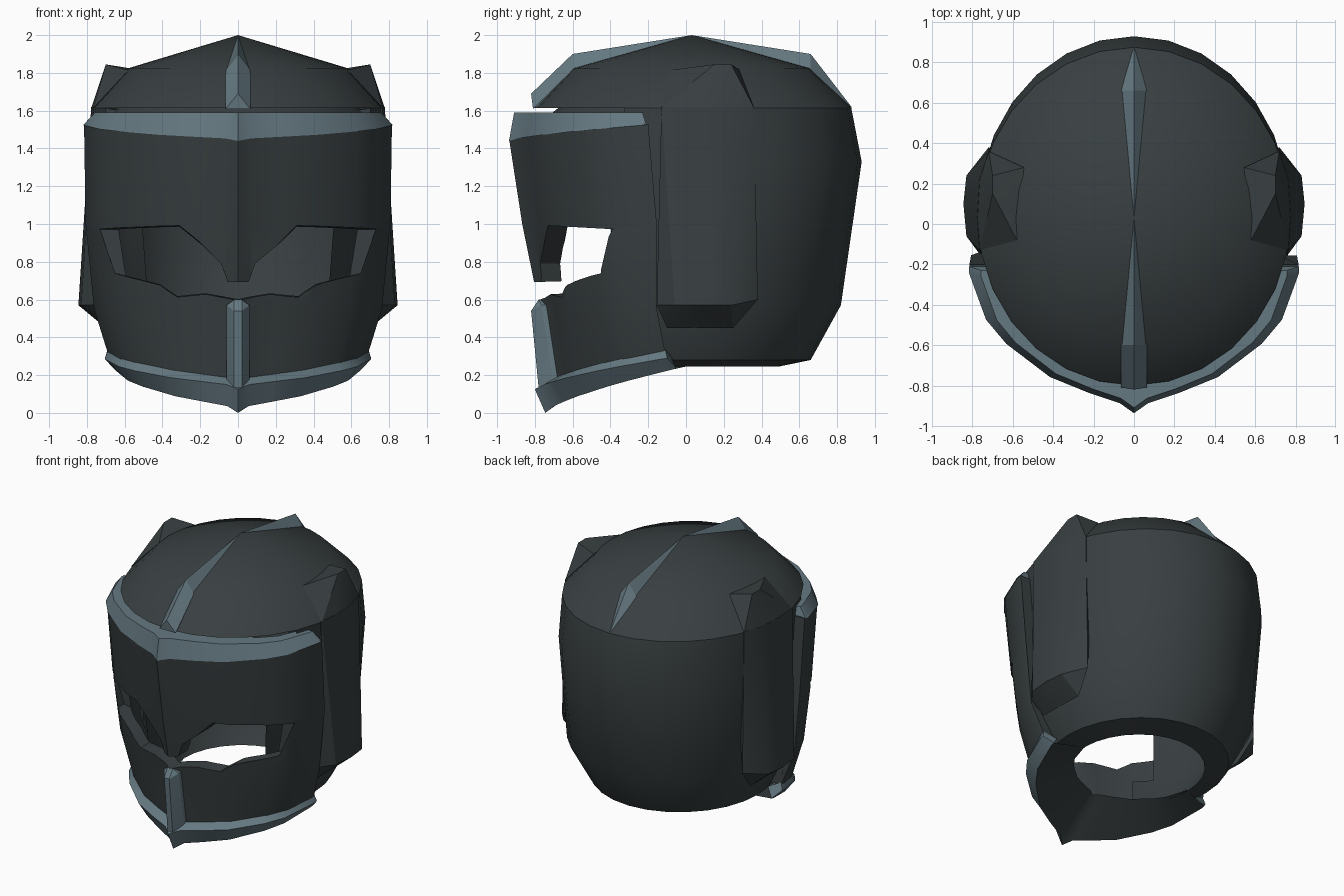
import bpy, bmesh
from math import sin, cos, pi

if "Cube" in bpy.data.objects:
    bpy.data.objects.remove(bpy.data.objects["Cube"])


def material(name, rgb):
    m = bpy.data.materials.new(name)
    m.diffuse_color = (*rgb, 1)
    m.use_nodes = True
    m.node_tree.nodes["Principled BSDF"].inputs["Base Color"].default_value = m.diffuse_color
    return m


DARK = material("dark_metal", (0.040, 0.050, 0.053))
STEEL = material("steel_trim", (0.13, 0.19, 0.22))


def finish(name, bm, mat, angle=32):
    bmesh.ops.remove_doubles(bm, verts=bm.verts, dist=1e-4)
    bmesh.ops.recalc_face_normals(bm, faces=bm.faces)
    me = bpy.data.meshes.new(name)
    bm.to_mesh(me)
    bm.free()
    me.materials.append(mat)
    ob = bpy.data.objects.new(name, me)
    bpy.context.collection.objects.link(ob)
    smooth(ob, angle)
    return ob


def activate(ob):
    bpy.ops.object.select_all(action='DESELECT')
    ob.select_set(True)
    bpy.context.view_layer.objects.active = ob


def smooth(ob, angle):
    activate(ob)
    bpy.ops.object.shade_smooth_by_angle(angle=angle * pi / 180)


def loft(name, rings, mat, around=False, loop=False, end_caps=False,
         ring_caps=False, skip=None, angle=32):
    """Skin a list of rings; around closes each ring, loop joins last ring to first."""
    bm = bmesh.new()
    v = [[bm.verts.new(p) for p in r] for r in rings]
    n, m = len(v), len(v[0])
    for i in range(n if loop else n - 1):
        for j in range(m if around else m - 1):
            a, b = v[i], v[(i + 1) % n]
            quad = [a[j], a[(j + 1) % m], b[(j + 1) % m], b[j]]
            if not (skip and skip(sum((q.co for q in quad), quad[0].co * 0) / 4)):
                bm.faces.new(quad)
    if end_caps:
        bm.faces.new([r[0] for r in v])
        bm.faces.new([r[-1] for r in v])
    if ring_caps:
        bm.faces.new(v[0])
        bm.faces.new(v[-1])
    return finish(name, bm, mat, angle)


def hull(name, pts, mat, angle=20):
    bm = bmesh.new()
    for p in pts:
        bm.verts.new(p)
    res = bmesh.ops.convex_hull(bm, input=bm.verts)
    junk = {g for g in res["geom_interior"] if isinstance(g, bmesh.types.BMVert)}
    bmesh.ops.delete(bm, geom=list(junk), context='VERTS')
    return finish(name, bm, mat, angle)


# Skull shell: elliptical rings (z, half width, front y, back y), outside then inside
def ellipse(z, rx, yf, yb, n=28):
    c, r = (yf + yb) / 2, (yb - yf) / 2
    return [(rx * sin(2 * pi * k / n), c + r * cos(2 * pi * k / n), z) for k in range(n)]


profile = [(2.0, 0, .03, .03), (1.825, .58, -.6, .66), (1.615, .775, -.8, .875),
           (1.33, .77, -.8, .93), (.57, .75, -.72, .82), (.28, .60, -.6, .66),
           (.245, .45, -.45, .49), (.5, .6, -.6, .68), (1.33, .68, -.72, .83),
           (1.58, .68, -.72, .78), (1.75, .5, -.5, .56), (1.88, 0, .03, .03)]
loft("skull_shell", [ellipse(*p) for p in profile], DARK, around=True,
     skip=lambda c: c.y < -.36 and c.z < 1.5)

# Face plan outline shared by the mask and its trims
half = [(.07, -.88), (.22, -.83), (.415, -.75), (.63, -.585), (.73, -.465),
        (.815, -.23), (.815, -.20)]
outline = [(-x, y) for x, y in reversed(half)] + [(0, -.93)] + half


def face_ring(z_mid, z_side, sx, y_front, y_back):
    out = []
    for x, y in outline:
        t = (y + .93) / .73
        out.append((x * sx, y_front + (y_back - y_front) * t,
                    z_mid + (z_side - z_mid) * t ** .7))
    return out


def face_loft(name, rings, mat, angle=25):
    return loft(name, [face_ring(*r) for r in rings], mat, loop=True,
                end_caps=True, angle=angle)


# Face mask with thickness
outer = [(1.44, 1.53, 1, -.935, -.2), (1.0, 1.0, .99, -.867, -.155),
         (.55, .55, .935, -.775, -.155), (.14, .32, .845, -.72, -.11)]
inner = [(zm, zs, sx - .11, yf + .11, yb) for zm, zs, sx, yf, yb in reversed(outer)]
mask = face_loft("face_mask", outer + inner, DARK)

# Visor opening cut through the mask, leaving a hanging nose guard
eye = [(.055, .69), (.09, .79), (.31, 1.0), (.73, 1.0), (.65, .73),
       (.41, .667), (.32, .60), (.17, .62)]
slit = eye + [(0, .59)] + [(-x, z) for x, z in reversed(eye)]
cutter = loft("visor_cutter",
              [[(x, y, .8 + (z - .8) * s) for x, z in slit]
               for y, s in ((-1.1, 1.06), (-.38, .86))],
              DARK, around=True, ring_caps=True)
cutter.hide_render = True
activate(mask)
cut = mask.modifiers.new("visor", 'BOOLEAN')
cut.operation, cut.solver, cut.object = 'DIFFERENCE', 'EXACT', cutter
bpy.ops.object.modifier_apply(modifier="visor")
bpy.data.objects.remove(cutter)
smooth(mask, 25)

# Brow band
face_loft("brow_band", [(1.44, 1.525, 1.004, -.937, -.21), (1.59, 1.59, .93, -.91, -.23),
                        (1.59, 1.59, .85, -.76, -.23), (1.46, 1.53, .85, -.76, -.21)], STEEL)

# Chin band and dark jaw underside reaching back to the neck hole
chin = (0, .235, .80, -.745, -.05)
face_loft("chin_band", [(.16, .34, .845, -.73, -.11), (.125, .29, .865, -.80, -.10),
                        chin, (.14, .30, .74, -.66, -.08)], STEEL)
loft("jaw_underside", [face_ring(*chin), face_ring(.25, .25, .54, -.43, .02)], DARK)

# Upright bar on the jaw
hull("jaw_bar", [(s * .06, y, z) for s in (-1, 1) for y, z in
                 ((-.765, .57), (-.70, .15), (-.69, .57), (-.66, .15))]
     + [(s * .02, y, z) for s in (-1, 1) for y, z in
        ((-.82, .54), (-.78, .60), (-.78, .13))], STEEL)

# Crest fins in front of and behind the crown
hull("front_crest", [(0, .03, 2.0), (0, -.6, 1.9), (0, -.82, 1.69)]
     + [(s * .065, y, z) for s in (-1, 1) for y, z in ((-.6, 1.815), (-.81, 1.61))], STEEL)
hull("back_crest", [(0, .03, 2.0), (0, .66, 1.9), (0, .88, 1.615)]
     + [(s * .065, .66, 1.815) for s in (-1, 1)], STEEL)

# Side plates and the small horns above them
for side, s in (("left", -1), ("right", 1)):
    plate = [(.76, -.155, .57), (.83, -.06, .57), (.845, .1, .57), (.83, .24, .57),
             (.72, .38, .60), (.70, -.1, .45), (.69, .25, .45),
             (.765, -.13, 1.62), (.777, .03, 1.62), (.765, .22, 1.62), (.72, .36, 1.62),
             (.6, -.13, 1.6), (.6, .3, 1.6)]
    horn = [(.765, -.13, 1.615), (.777, .03, 1.615), (.765, .22, 1.615), (.72, .36, 1.615),
            (.70, .15, 1.845), (.70, .24, 1.845), (.545, .28, 1.82), (.58, -.08, 1.815)]
    hull(side + "_side_plate", [(s * x, y, z) for x, y, z in plate], DARK, 30)
    hull(side + "_horn", [(s * x, y, z) for x, y, z in horn], DARK)
